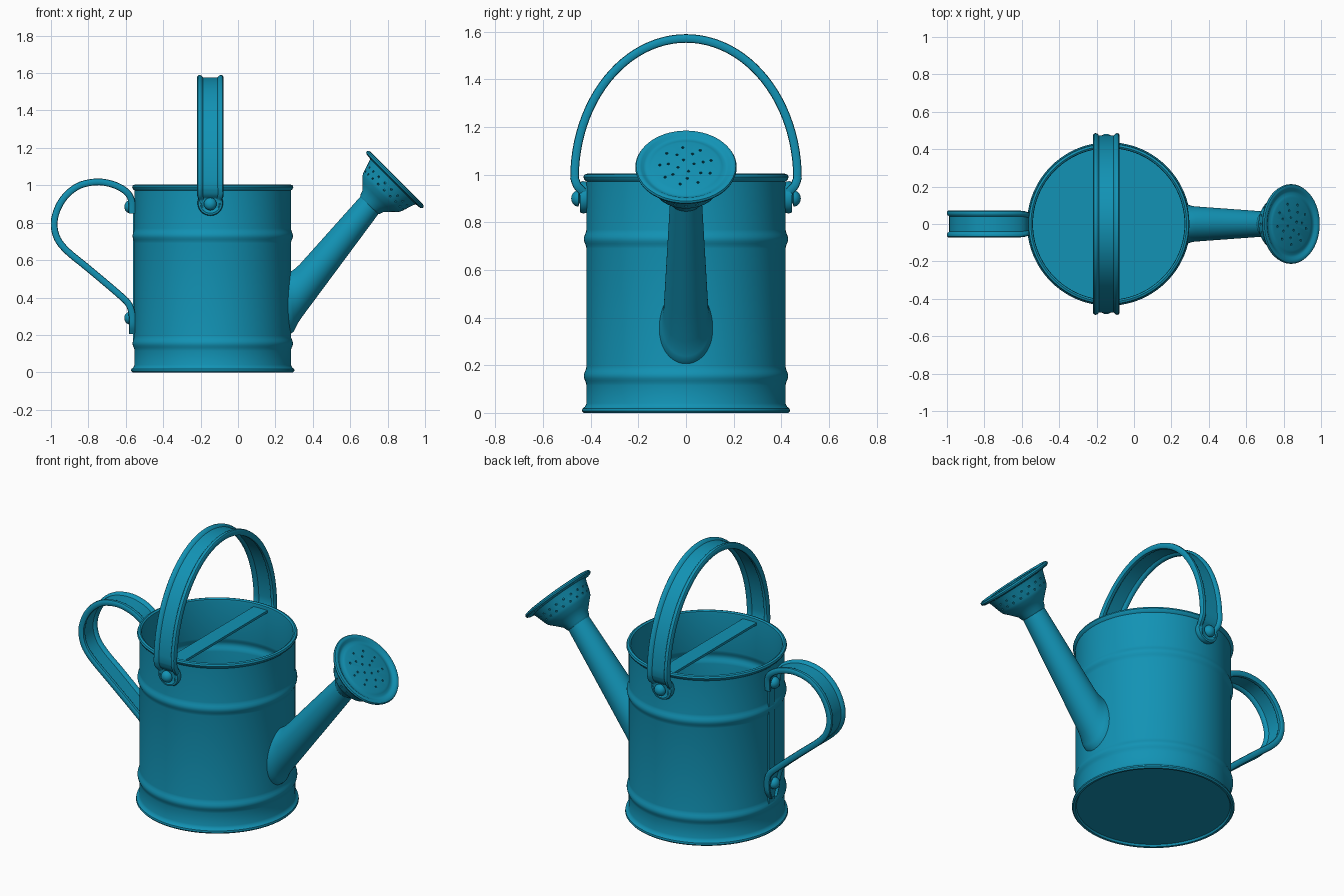
import bpy, bmesh, math
from mathutils import Vector, Matrix

if "Cube" in bpy.data.objects:
    bpy.data.objects.remove(bpy.data.objects["Cube"])

teal = bpy.data.materials.new("teal_enamel")
teal.diffuse_color = (0.006, 0.29, 0.46, 1)
teal.use_nodes = True
teal.node_tree.nodes["Principled BSDF"].inputs["Base Color"].default_value = teal.diffuse_color
CX = -0.135          # body axis
TAU = 2 * math.pi


def finish(name, bm):
    bmesh.ops.remove_doubles(bm, verts=bm.verts, dist=1e-5)
    bmesh.ops.recalc_face_normals(bm, faces=bm.faces)
    me = bpy.data.meshes.new(name)
    bm.to_mesh(me)
    bm.free()
    me.materials.append(teal)
    ob = bpy.data.objects.new(name, me)
    bpy.context.collection.objects.link(ob)
    return ob


def skin(name, rings, caps=True):
    """Join closed rings of points into a tube."""
    bm = bmesh.new()
    vs = [[bm.verts.new(p) for p in r] for r in rings]
    n = len(rings[0])
    for a, b in zip(vs, vs[1:]):
        for i in range(n):
            j = (i + 1) % n
            bm.faces.new((a[i], a[j], b[j], b[i]))
    if caps:
        bm.faces.new(vs[0])
        bm.faces.new(vs[-1])
    return finish(name, bm)


def frame(origin, axis):
    return Matrix.Translation(origin) @ Vector(axis).to_track_quat('Z', 'Y').to_matrix().to_4x4()


def lathe(name, profile, origin, axis=(0, 0, 1), n=96):
    m = frame(origin, axis)
    rings = [[m @ Vector((r * math.cos(TAU * i / n), r * math.sin(TAU * i / n), z))
              for i in range(n)] for r, z in profile]
    return skin(name, rings, caps=False)


def smooth_path(pts, sub=5):
    """Catmull-Rom through the points (any dimension)."""
    p = [Vector(q) for q in pts]
    p = [2 * p[0] - p[1]] + p + [2 * p[-1] - p[-2]]
    out = []
    for a, b, c, d in zip(p, p[1:], p[2:], p[3:]):
        for k in range(sub):
            t = k / sub
            out.append(0.5 * (2 * b + (c - a) * t + (2 * a - 5 * b + 4 * c - d) * t * t
                              + (3 * b - a - 3 * c + d) * t ** 3))
    return out + [p[-2]]


# strap cross-section: flat channel with beaded edges (width fraction, thickness)
HALF = [(1, 0.009), (0.93, 0.016), (0.8, 0.018), (0.66, 0.014), (0.56, 0.005)]
TOP = HALF + [(-w, t) for w, t in reversed(HALF)]
SECTION = TOP + [(w, -t) for w, t in reversed(TOP)]


def strap(name, path, side):
    """path holds (x, y, z, half width)"""
    side = Vector(side)
    rings = []
    for i, q in enumerate(path):
        tan = (path[min(i + 1, len(path) - 1)] - path[max(i - 1, 0)]).to_3d().normalized()
        nor = side.cross(tan).normalized()
        rings.append([q.to_3d() + side * w * q[3] + nor * t for w, t in SECTION])
    return skin(name, rings)


# ---- body: thin hollow can with rolled rims and two pressed ribs
def rib(r, z):
    return [(r + 0.011 * math.sin(math.pi * k / 8) ** 2, z - 0.04 + 0.01 * k) for k in range(9)]


outer = ([(0, 0.012), (0.412, 0.012), (0.418, 0.001), (0.43, 0), (0.437, 0.008), (0.435, 0.018),
          (0.424, 0.026), (0.418, 0.04)] + rib(0.418, 0.155) + rib(0.418, 0.73)
         + [(0.418, 0.972), (0.427, 0.98), (0.431, 0.99), (0.427, 1.0), (0.416, 1.004),
            (0.407, 0.998), (0.405, 0.985)])
inner = rib(0.405, 0.73)[::-1] + rib(0.405, 0.155)[::-1] + [(0.405, 0.03), (0, 0.03)]
lathe("body", outer + inner, (CX, 0, 0), n=128)

# ---- cross bar inside the mouth and rear seam strip
for name, loc, size in (("cross_bar", (-0.135, 0, 0.972), (0.09, 0.812, 0.014)),
                        ("rear_seam", (CX - 0.419, 0, 0.53), (0.014, 0.05, 0.72))):
    bm = bmesh.new()
    bmesh.ops.create_cube(bm, size=1, matrix=Matrix.Translation(loc) @ Matrix.Diagonal((*size, 1)))
    finish(name, bm)

# ---- spout: tapered tube whose base is trimmed to the body wall
A, T = Vector((0.30, 0, 0.40)), Vector((0.712, 0, 0.905))
ax = (T - A).normalized()
up = Vector((-ax.z, 0, ax.x))
N = 48


def spout_pt(t, ang, extra=0):
    r = 0.096 - 0.03 * t + extra
    return A + (T - A) * t + r * (math.cos(ang) * up + math.sin(ang) * Vector((0, 1, 0)))


starts = []
for i in range(N):
    lo, hi = -0.7, 1.0
    for _ in range(30):                     # where each line meets the wall
        mid = (lo + hi) / 2
        p = spout_pt(mid, TAU * i / N)
        lo, hi = (mid, hi) if math.hypot(p.x - CX, p.y) < 0.415 else (lo, mid)
    starts.append(lo)
rings = []
for s in (0, 0.02, 0.045, 0.08, 0.13, 0.3, 0.6, 1):
    ring = []
    for i, t0 in enumerate(starts):
        p = spout_pt(t0 + (1.02 - t0) * s, TAU * i / N, 0.016 * max(0, 1 - s / 0.13) ** 2)
        if s == 0:
            p.x = CX + math.sqrt(0.412 ** 2 - p.y ** 2)
        ring.append(p)
    rings.append(ring)
skin("spout", rings, caps=False)

# ---- sprinkler rose with drilled holes
C, RA = Vector((0.838, 0, 1.03)), Vector((1, 0, 1)).normalized()
rose = lathe("sprinkler_rose",
             [(0, -0.195), (0.066, -0.195), (0.073, -0.185), (0.08, -0.165), (0.11, -0.133),
              (0.138, -0.105), (0.146, -0.09), (0.165, -0.03), (0.172, -0.014), (0.2, -0.011),
              (0.21, -0.006), (0.213, 0.002), (0.209, 0.01), (0.2, 0.013), (0.188, 0.01),
              (0.178, 0.002), (0.165, 0), (0.152, 0.006), (0.14, 0.009), (0, 0.013)], C, RA, 72)
holes = [(r, 0.01, (0, 1), a + 0.3) for r, n in ((0.035, 4), (0.075, 7), (0.11, 9))
         for a in (TAU * k / n for k in range(n))]
holes += [(r, z, (0.95, -0.3), TAU * (k + off) / 20) for r, z, off in
          ((0.149, -0.08, 0), (0.159, -0.05, 0.5)) for k in range(20)]
bm = bmesh.new()
for r, z, (nr, nz), a in holes:
    c, s = math.cos(a), math.sin(a)
    m = frame(C, RA) @ frame((r * c, r * s, z), (nr * c, nr * s, nz))
    bmesh.ops.create_cone(bm, cap_ends=True, segments=8, radius1=0.006, radius2=0.006,
                          depth=0.03, matrix=m)
cutter = finish("hole_cutter", bm)
cutter.hide_render = True
mod = rose.modifiers.new("holes", 'BOOLEAN')
mod.operation, mod.object, mod.solver = 'DIFFERENCE', cutter, 'EXACT'
bpy.context.view_layer.objects.active = rose
bpy.ops.object.modifier_apply(modifier=mod.name)
bpy.data.objects.remove(cutter)

# ---- carrying handle arching over the top
BX = -0.148
foot = smooth_path([(BX, 0.428, 0.88, 0.055), (BX, 0.432, 0.925, 0.062),
                    (BX, 0.455, 0.952, 0.071), (BX, 0.468, 0.985, 0.071)], 4)
arch = [Vector((BX, 0.468 * math.cos(a), 0.985 + 0.587 * math.sin(a), 0.070))
        for a in (math.pi * k / 48 for k in range(1, 48))]
other = [Vector((q[0], -q[1], q[2], q[3])) for q in reversed(foot)]
strap("carry_handle", foot + arch + other, (1, 0, 0))

# ---- rear handle loop
loop = [(-0.566, 0.85, 0.05), (-0.570, 0.92, 0.06), (-0.60, 0.968, 0.07), (-0.67, 1.005, 0.072),
        (-0.76, 1.018, 0.072), (-0.86, 0.993, 0.072), (-0.94, 0.92, 0.072), (-0.981, 0.82, 0.072),
        (-0.972, 0.73, 0.072), (-0.92, 0.655, 0.072), (-0.80, 0.555, 0.072),
        (-0.64, 0.42, 0.07), (-0.585, 0.365, 0.066), (-0.567, 0.31, 0.06),
        (-0.564, 0.25, 0.05), (-0.564, 0.205, 0.025)]
strap("rear_handle", smooth_path([(x, 0, z, w) for x, z, w in loop]), (0, 1, 0))

# ---- rivets and round lugs
DOME = [(0, 0)] + [(0.034 * math.cos(a), 0.012 + 0.03 * math.sin(a))
                   for a in (math.pi / 2 * k / 6 for k in range(7))]
LUG = [(0, -0.02), (0.064, -0.02), (0.068, 0), (0.064, 0.012), (0.054, 0.014), (0.046, 0.009),
       (0, 0.009)]
for label, s in (("front", -1), ("back", 1)):
    lathe(label + "_lug", LUG, (BX, s * 0.432, 0.905), (0, s, 0), 40)
    lathe(label + "_rivet", DOME, (BX, s * 0.440, 0.90), (0, s, 0), 24)
for label, z in (("upper", 0.885), ("lower", 0.29)):
    lathe(label + "_handle_rivet", DOME, (-0.566, 0, z), (-1, 0, 0), 24)

# ---- smooth shading with crisp edges
bpy.ops.object.select_all(action='SELECT')
bpy.ops.object.shade_smooth_by_angle(angle=math.radians(40))
